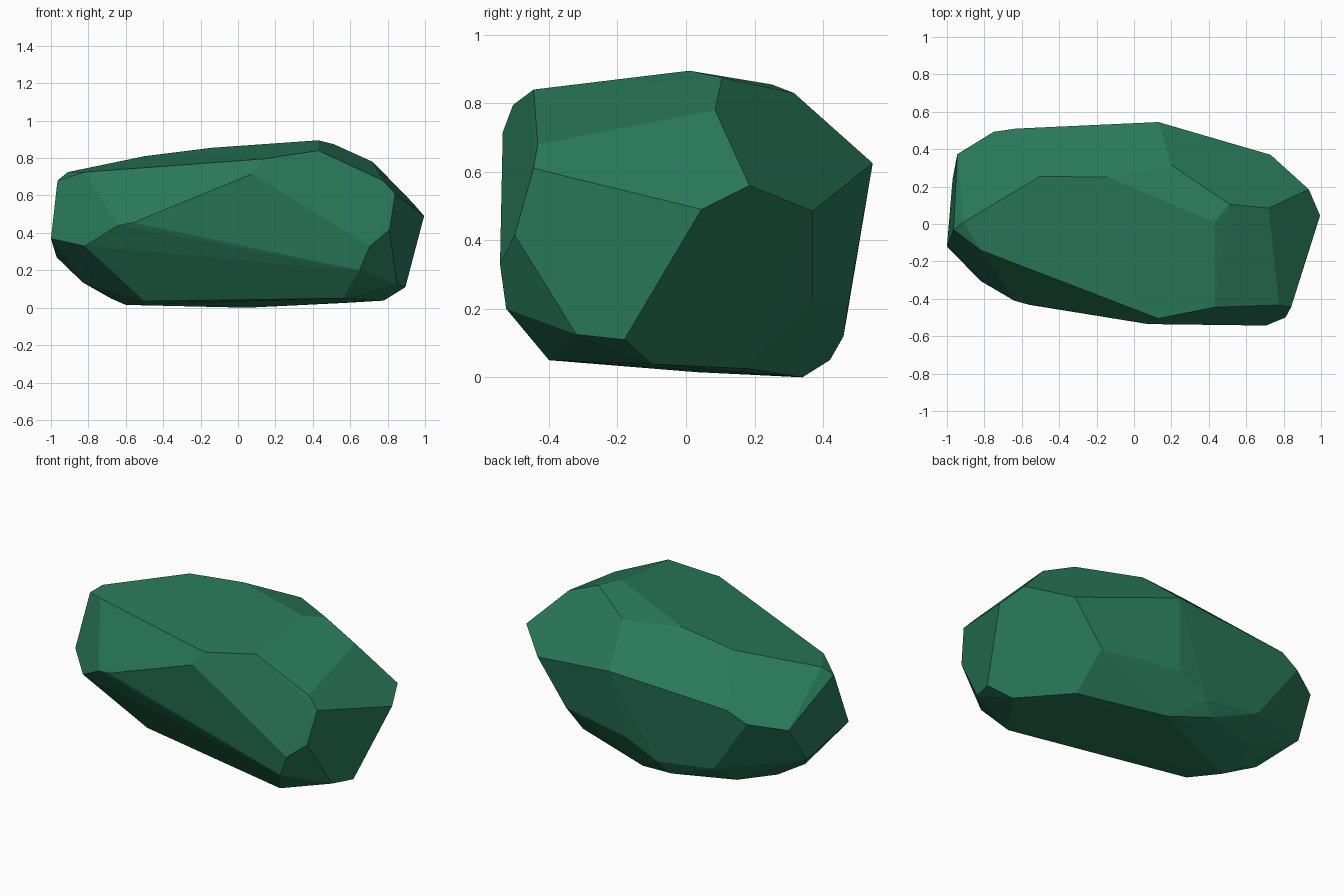
import bpy, bmesh, math
from mathutils import Vector

green = bpy.data.materials.new("gem_green")
green.diffuse_color = (0.022, 0.19, 0.106, 1)

# Corner points of the cut stone, grouped by side; the hull makes the facets
crown = [(.43, .01, .895), (.51, .105, .875), (.72, .085, .78), (.43, -.445, .84),
         (.775, -.433, .68), (.13, -.505, .795), (.2, .315, .83), (-.14, .25, .855),
         (-.5, .255, .81), (-.91, .01, .725), (-.82, -.14, .725)]
right_end = [(.84, -.445, .61), (.81, -.5, .415), (.935, .185, .56), (.995, .045, .49),
             (.895, -.18, .11), (.85, -.32, .125), (.73, .37, .485), (.54, .37, .23)]
front = [(.705, -.543, .33), (.65, -.525, .2), (.075, -.535, .715),
         (-.56, -.432, .455), (-.64, -.41, .44), (-.82, -.305, .33)]
back = [(.13, .545, .625), (-.63, .51, .58), (-.75, .493, .52), (.07, .475, .22),
        (-.13, .46, .12), (-.5, .455, .17)]
left_end = [(-1, -.12, .37), (-.965, -.03, .68), (-.945, .373, .49), (-.97, .24, .27)]
base = [(.56, -.4, .05), (-.5, -.15, .035), (.05, .34, 0), (.56, .18, .025), (.78, -.1, .038),
        (-.6, .03, .015), (-.68, .1, .05), (-.83, .05, .135), (-.2, .42, .05), (-.55, .3, .06)]

# Faceted stone
bm = bmesh.new()
for p in crown + right_end + front + back + left_end + base:
    bm.verts.new(Vector(p))
hull = bmesh.ops.convex_hull(bm, input=bm.verts[:])
loose = {g for g in hull["geom_interior"] + hull["geom_unused"]
         if isinstance(g, bmesh.types.BMVert)}
bmesh.ops.delete(bm, geom=list(loose), context='VERTS')
# Merge near-coplanar triangles into flat facets
bmesh.ops.dissolve_limit(bm, angle_limit=math.radians(3), verts=bm.verts[:], edges=bm.edges[:])
bmesh.ops.recalc_face_normals(bm, faces=bm.faces[:])

mesh = bpy.data.meshes.new("faceted_stone")
bm.to_mesh(mesh)
bm.free()
mesh.materials.append(green)
stone = bpy.data.objects.new("faceted_stone", mesh)
bpy.context.collection.objects.link(stone)
